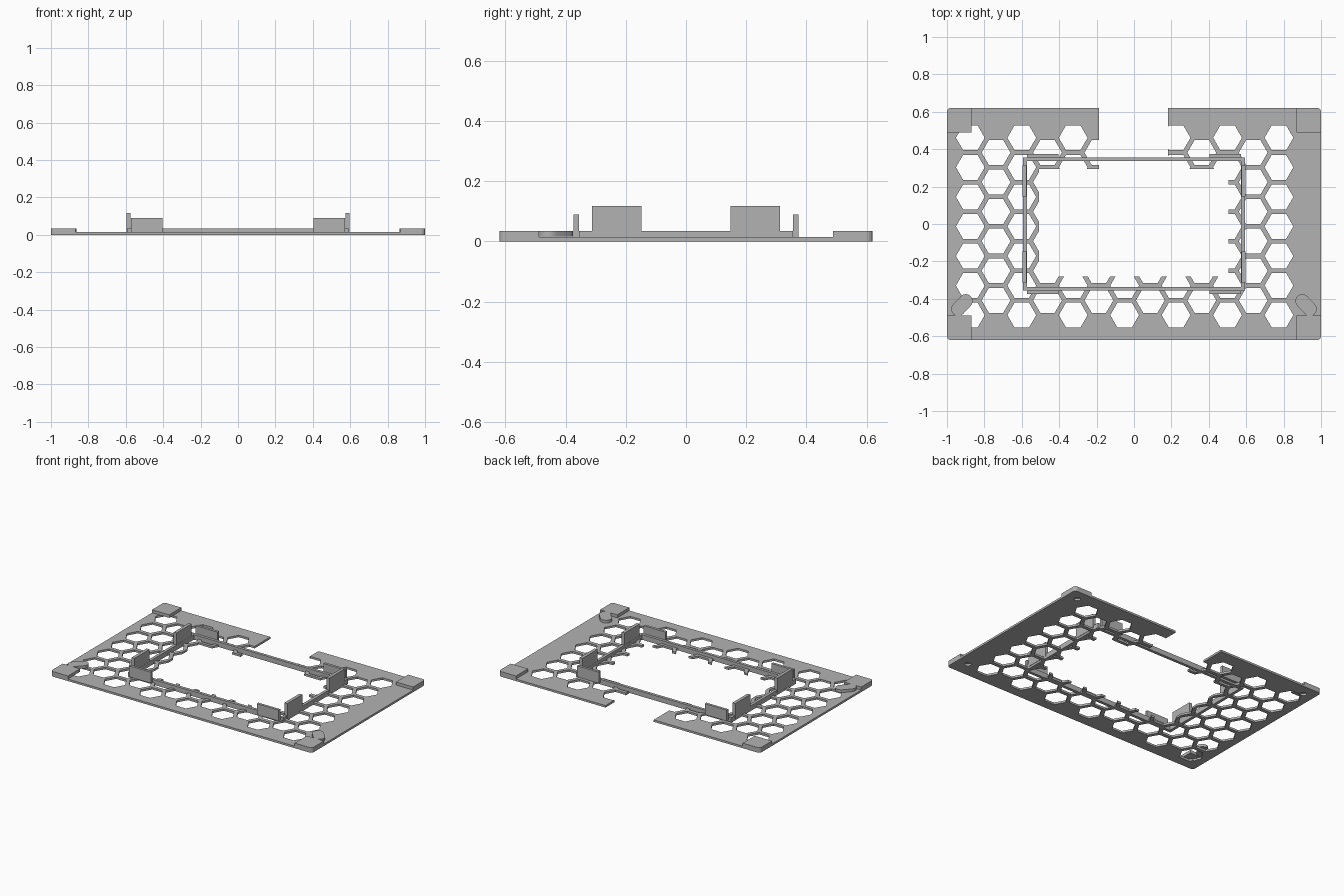
import bpy, bmesh, math

cube = bpy.data.objects.get("Cube")
if cube:
    bpy.data.objects.remove(cube, do_unlink=True)

grey = bpy.data.materials.new("matte grey")
grey.use_nodes = True
COLOUR = (0.45, 0.45, 0.45, 1)
grey.diffuse_color = COLOUR
grey.node_tree.nodes["Principled BSDF"].inputs["Base Color"].default_value = COLOUR

T = 0.014      # plate thickness
RIM = 0.035    # height of pads and frame


def prisms(name, outlines, z0, z1):
    """One object made of upright prisms, one per outline."""
    bm = bmesh.new()
    for pts in outlines:
        face = bm.faces.new([bm.verts.new((x, y, z0)) for x, y in pts])
        new = bmesh.ops.extrude_face_region(bm, geom=[face])["geom"]
        verts = [v for v in new if isinstance(v, bmesh.types.BMVert)]
        bmesh.ops.translate(bm, verts=verts, vec=(0, 0, z1 - z0))
    bmesh.ops.recalc_face_normals(bm, faces=bm.faces[:])
    me = bpy.data.meshes.new(name)
    bm.to_mesh(me)
    bm.free()
    me.materials.append(grey)
    ob = bpy.data.objects.new(name, me)
    bpy.context.collection.objects.link(ob)
    return ob


def rect(x0, x1, y0, y1):
    return [(x0, y0), (x1, y0), (x1, y1), (x0, y1)]


def ngon(cx, cy, r, n):
    return [(cx + r * math.cos(2 * math.pi * i / n),
             cy + r * math.sin(2 * math.pi * i / n)) for i in range(n)]


def rounded(x0, x1, y0, y1, r, corners):
    """Rectangle with the chosen corners rounded, counter-clockwise."""
    pts = []
    for i, (x, y, sx, sy) in enumerate([(x1, y1, -1, -1), (x0, y1, 1, -1),
                                        (x0, y0, 1, 1), (x1, y0, -1, 1)]):
        if i not in corners:
            pts.append((x, y))
            continue
        for k in range(5):
            a = math.pi / 2 * (i + k / 4)
            pts.append((x + sx * r + r * math.cos(a), y + sy * r + r * math.sin(a)))
    return pts


def capsule(ax, ay, bx, by, r):
    """Round-ended bar between two points."""
    d = math.atan2(by - ay, bx - ax)
    pts = []
    for cx, cy, start in ((bx, by, d - math.pi / 2), (ax, ay, d + math.pi / 2)):
        for k in range(11):
            a = start + math.pi * k / 10
            pts.append((cx + r * math.cos(a), cy + r * math.sin(a)))
    return pts


def cut(ob, cutter):
    cutter.hide_render = True
    mod = ob.modifiers.new("cut", "BOOLEAN")
    mod.operation = "DIFFERENCE"
    mod.solver = "EXACT"
    mod.object = cutter
    bpy.context.view_layer.objects.active = ob
    bpy.ops.object.modifier_apply(modifier=mod.name)
    bpy.data.objects.remove(cutter, do_unlink=True)


# Base plate with honeycomb, window, rear notch and corner sockets
plate = prisms("base_plate", [rounded(-1, 1, -0.62, 0.62, 0.02, range(4))], 0, T)
PITCH = 0.158
hexes = []
for col in range(13):
    rows = 7 - col % 2
    for row in range(rows):
        y = (row - (rows - 1) / 2) * PITCH - 0.013
        hexes.append(ngon(-0.875 + 0.1375 * col, y, 0.077, 6))
cut(plate, prisms("hex_cutter", hexes, -0.1, 0.1))
window = [(-0.508, -0.28), (0.505, -0.28), (0.505, 0.295), (0.182, 0.295),
          (0.182, 0.7), (-0.187, 0.7), (-0.187, 0.295), (-0.508, 0.295)]
cut(plate, prisms("window_cutter", [window], -0.1, 0.1))
sockets = [ngon(s * 0.92, y, 0.02, 16) for s in (-1, 1) for y in (0.545, -0.515)]
cut(plate, prisms("socket_cutter", sockets, -0.1, 0.1))

# Low frame around the window
X, Y, W = 0.593, 0.356, 0.02
frame = prisms("window_frame", [rect(-X, X, -Y, Y)], 0, RIM)
cut(frame, prisms("frame_cutter", [rect(-X + W, X - W, -Y + W, Y - W)], -0.1, 0.1))

# Corner pads, each rounded at its outer corner
for i, (side, sx, sy) in enumerate([("back_left", 1, 1), ("back_right", -1, 1),
                                    ("front_right", -1, -1), ("front_left", 1, -1)]):
    xs = sorted((sx * 0.868, sx))
    ys = sorted((sy * 0.488, sy * 0.62))
    prisms(side + "_corner_pad", [rounded(*xs, *ys, 0.02, [i])], T, RIM)

    # Standing tabs at the frame corners
    ts = sorted((sx * 0.405, sx * 0.573))
    prisms(side + "_long_side_tab",
           [rect(*ts, *sorted((sy * 0.355, sy * 0.373)))], T, 0.09)
    prisms(side + "_short_side_tab",
           [rect(*sorted((sx * 0.574, sx * 0.596)), *sorted((sy * 0.148, sy * 0.312)))],
           T, 0.118)

    # Rounded hooks on the front pads
    if sy < 0:
        hook = prisms(side + "_hook",
                      [capsule(sx * 0.9, -0.412, sx * 0.94, -0.455, 0.037)], T + 0.002, RIM)
        bpy.ops.object.select_all(action="DESELECT")
        hook.select_set(True)
        bpy.context.view_layer.objects.active = hook
        bpy.ops.object.shade_smooth_by_angle(angle=math.radians(30))
